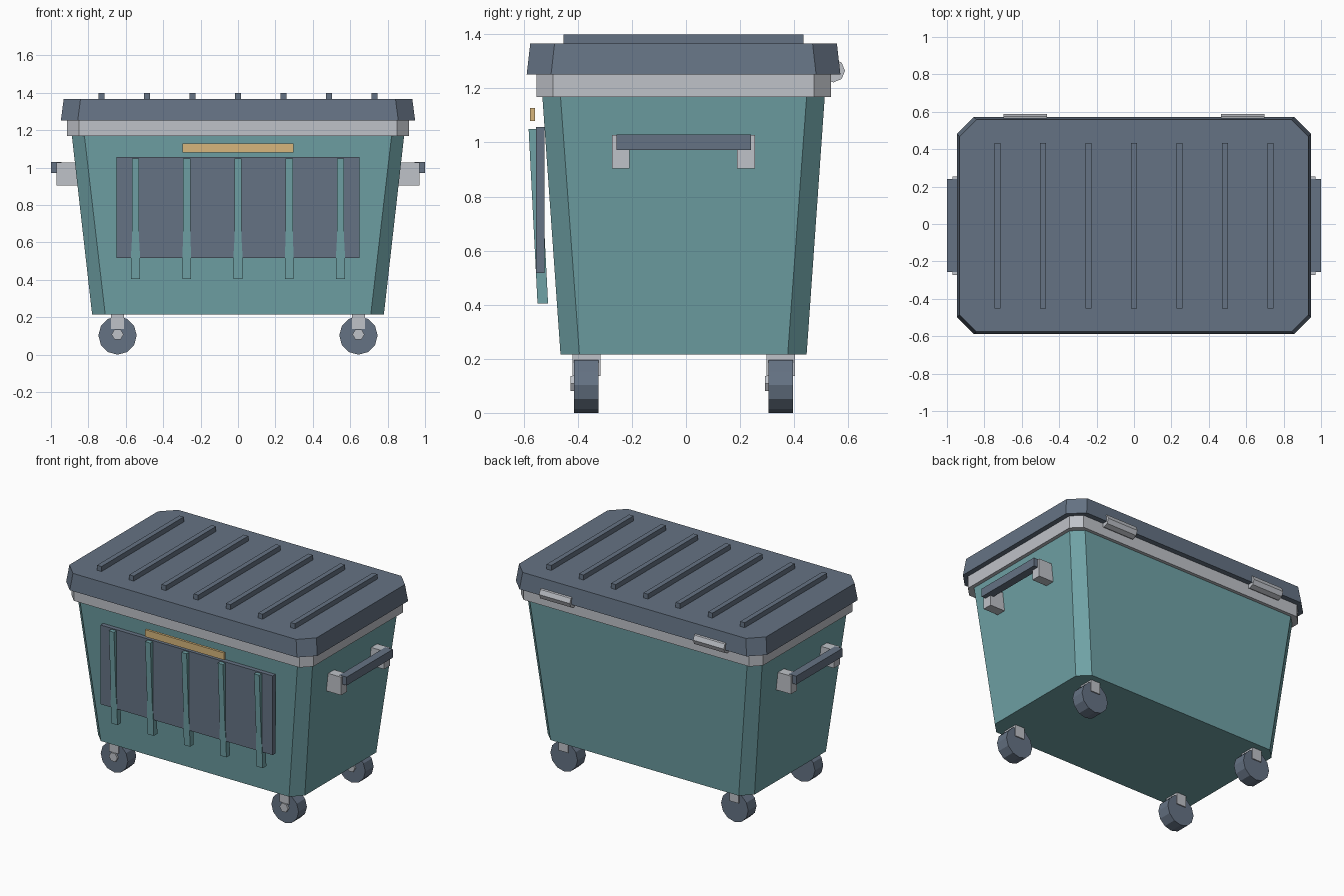
import bpy, bmesh, math
from mathutils import Matrix

if "Cube" in bpy.data.objects:
    bpy.data.objects.remove(bpy.data.objects["Cube"])


def material(name, rgb):
    m = bpy.data.materials.new(name)
    m.diffuse_color = (*rgb, 1)
    m.use_nodes = True
    m.node_tree.nodes["Principled BSDF"].inputs["Base Color"].default_value = m.diffuse_color
    return m


TEAL = material("teal_paint", (0.16, 0.36, 0.38))
DARK = material("dark_slate", (0.13, 0.17, 0.23))
LIGHT = material("light_metal", (0.52, 0.54, 0.58))
GOLD = material("ochre", (0.68, 0.47, 0.20))
CY = -0.009  # tub and lid sit slightly forward of the hinges


def finish(name, bm, mat):
    bmesh.ops.recalc_face_normals(bm, faces=bm.faces)
    me = bpy.data.meshes.new(name)
    bm.to_mesh(me)
    bm.free()
    me.materials.append(mat)
    ob = bpy.data.objects.new(name, me)
    bpy.context.collection.objects.link(ob)
    return ob


def loft(name, rings, mat):
    """Solid skinned through rings of equal point count."""
    bm = bmesh.new()
    loops = [[bm.verts.new(p) for p in r] for r in rings]
    n = len(loops[0])
    for a, b in zip(loops, loops[1:]):
        for i in range(n):
            j = (i + 1) % n
            bm.faces.new((a[i], a[j], b[j], b[i]))
    bm.faces.new(loops[0])
    bm.faces.new(loops[-1])
    return finish(name, bm, mat)


def cut_rect(hx, hy, c, z):
    """Rectangle with chamfered corners at height z."""
    pts = [(hx, hy - c), (hx - c, hy), (c - hx, hy), (-hx, hy - c),
           (-hx, c - hy), (c - hx, -hy), (hx - c, -hy), (hx, c - hy)]
    return [(x, y + CY, z) for x, y in pts]


def box(name, x0, x1, y0, y1, z0, z1, mat):
    ring = lambda z: [(x0, y0, z), (x1, y0, z), (x1, y1, z), (x0, y1, z)]
    return loft(name, [ring(z0), ring(z1)], mat)


def cylinder(name, axis, centre, r, depth, n, mat, turn=0.0):
    bm = bmesh.new()
    bmesh.ops.create_cone(bm, cap_ends=True, segments=n, radius1=r, radius2=r, depth=depth)
    rot = Matrix.Rotation(math.pi / 2, 4, 'Y' if axis == 'X' else 'X')
    bm.transform(Matrix.Translation(centre) @ rot @ Matrix.Rotation(turn, 4, 'Z'))
    return finish(name, bm, mat)


# Tub, rim and lid
loft("tub", [cut_rect(0.78, 0.455, 0.07, 0.215), cut_rect(0.888, 0.522, 0.067, 1.168)], TEAL)
loft("rim", [cut_rect(0.913, 0.5445, 0.062, 1.168), cut_rect(0.913, 0.5445, 0.062, 1.252)], LIGHT)
loft("lid", [cut_rect(0.947, 0.580, 0.09, 1.252), cut_rect(0.932, 0.567, 0.09, 1.366)], DARK)

# Raised ribs across the lid
for i in range(7):
    x = (i - 3) * 0.2433
    box(f"lid_rib_{i + 1}", x - 0.017, x + 0.017, -0.453, 0.434, 1.355, 1.4, DARK)

# Front panel, leaning slats and pull
box("front_panel", -0.65, 0.65, -0.554, -0.524, 0.517, 1.057, DARK)
for i in range(5):
    x = (i - 2) * 0.274
    rings = []
    for z, w in ((0.405, 0.023), (0.55, 0.023), (0.61, 0.0195), (1.05, 0.0195)):
        y = -0.582 + (1.05 - z) * 0.051
        rings.append([(x - w, y, z), (x + w, y, z), (x + w, y + 0.039, z), (x - w, y + 0.039, z)])
    loft(f"front_slat_{i + 1}", rings, TEAL)
box("front_pull", -0.297, 0.297, -0.576, -0.559, 1.08, 1.128, GOLD)

for s, side in ((-1, "left"), (1, "right")):
    # Side handle with two mounts
    for y, end in ((-0.2415, "front"), (0.222, "back")):
        box(f"{side}_{end}_handle_mount", *sorted((s * 0.84, s * 0.97)),
            y - 0.0325, y + 0.0325, 0.904, 1.027, LIGHT)
    box(f"{side}_handle_bar", *sorted((s * 0.945, s * 1.0)), -0.257, 0.24, 0.972, 1.029, DARK)

    # Lid hinge barrel
    cylinder(f"{side}_hinge", 'X', (s * 0.581, 0.545, 1.265), 0.043, 0.232, 8, LIGHT)

    # Casters: wheel, bracket and hub
    for y, end in ((-0.3685, "front"), (0.3505, "back")):
        x = s * 0.644
        cylinder(f"{side}_{end}_wheel", 'Y', (x, y, 0.1025), 0.1025, 0.09, 12, DARK)
        box(f"{side}_{end}_wheel_bracket", x - 0.035, x + 0.035, y - 0.052, y + 0.052,
            0.137, 0.218, LIGHT)
        cylinder(f"{side}_{end}_wheel_hub", 'Y', (x, y - 0.045, 0.108), 0.032, 0.026, 6,
                 LIGHT, math.pi / 6)
